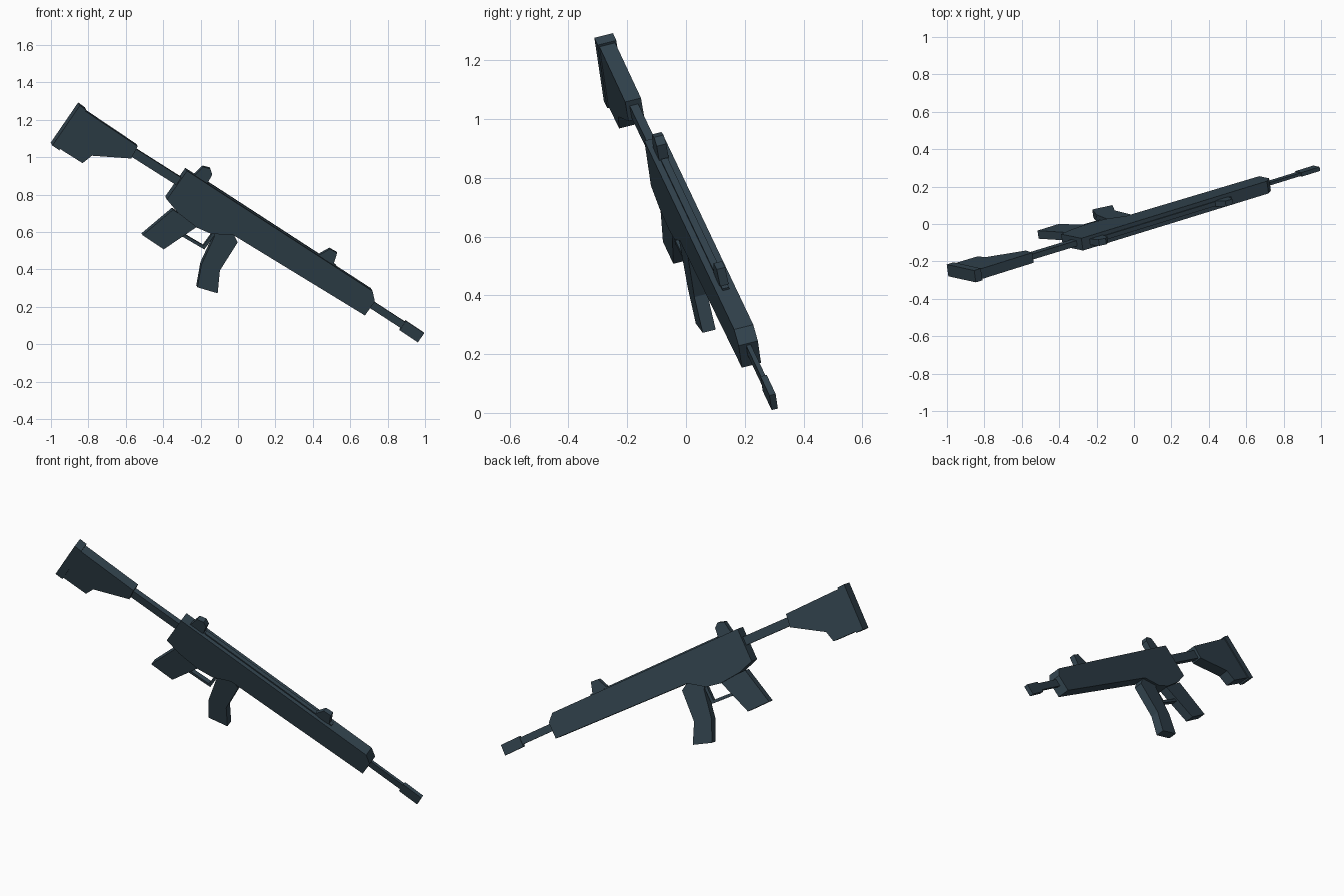
import bpy, bmesh
from mathutils import Vector

# The whole model lies in one tilted plane: y = A*x + B*z + C
A, B, C = 0.146, -0.25, 0.165
SIDE = Vector((-A, 1, -B)).normalized()

mat = bpy.data.materials.new("dark_slate")
mat.diffuse_color = (0.033, 0.058, 0.078, 1)


def slab(name, pts, width):
    """Extrude an (x, z) profile evenly to both sides of the tilted plane."""
    bm = bmesh.new()
    mid = [Vector((x, A * x + B * z + C, z)) for x, z in pts]
    near = [bm.verts.new(p - SIDE * width / 2) for p in mid]
    far = [bm.verts.new(p + SIDE * width / 2) for p in mid]
    bm.faces.new(near)
    bm.faces.new(far[::-1])
    n = len(pts)
    for i in range(n):
        j = (i + 1) % n
        bm.faces.new((near[i], far[i], far[j], near[j]))
    bmesh.ops.recalc_face_normals(bm, faces=bm.faces)
    me = bpy.data.meshes.new(name)
    bm.to_mesh(me)
    bm.free()
    me.materials.append(mat)
    ob = bpy.data.objects.new(name, me)
    bpy.context.collection.objects.link(ob)
    return ob


def bar(name, p, q, height, width):
    """Straight box from p to q in the plane."""
    p, q = Vector(p), Vector(q)
    d = (q - p).normalized()
    n = Vector((-d.y, d.x)) * height / 2
    return slab(name, [p + n, q + n, q - n, p - n], width)


# Stock and end plate
slab("stock", [(-0.83, 1.26), (-0.54, 1.065), (-0.575, 1.0), (-0.785, 1.015),
               (-0.835, 0.975), (-0.97, 1.06)], 0.056)
slab("butt_plate", [(-0.85, 1.285), (-0.815, 1.26), (-0.96, 1.045), (-0.997, 1.07)], 0.066)
bar("stock_tube", (-0.58, 1.04), (-0.28, 0.85), 0.048, 0.03)

# Body with long fore-end
slab("body", [(-0.277, 0.935), (0.715, 0.292), (0.727, 0.237), (0.674, 0.162),
              (-0.035, 0.595), (-0.145, 0.597), (-0.225, 0.632), (-0.325, 0.71),
              (-0.385, 0.782)], 0.068)
bar("top_rail", (-0.16, 0.861), (0.52, 0.420), 0.012, 0.024)

# Front tube and tip
bar("front_tube", (0.68, 0.235), (0.90, 0.092), 0.04, 0.016)
bar("front_tip", (0.88, 0.102), (0.977, 0.037), 0.06, 0.022)

# Sights
slab("rear_sight", [(-0.24, 0.905), (-0.225, 0.915), (-0.187, 0.952), (-0.15, 0.942),
                    (-0.14, 0.912), (-0.17, 0.855)], 0.034)
slab("front_sight", [(0.435, 0.482), (0.49, 0.513), (0.528, 0.492), (0.51, 0.435),
                     (0.48, 0.435)], 0.03)

# Lower parts
slab("grip", [(-0.35, 0.725), (-0.22, 0.635), (-0.40, 0.513), (-0.513, 0.588)], 0.045)
slab("magazine", [(-0.135, 0.62), (-0.04, 0.62), (-0.005, 0.55), (-0.10, 0.40),
                  (-0.112, 0.278), (-0.22, 0.31), (-0.198, 0.433), (-0.13, 0.58)], 0.046)
bar("guard_bottom", (-0.32, 0.60), (-0.178, 0.517), 0.016, 0.026)
bar("guard_front", (-0.188, 0.515), (-0.13, 0.595), 0.016, 0.026)
